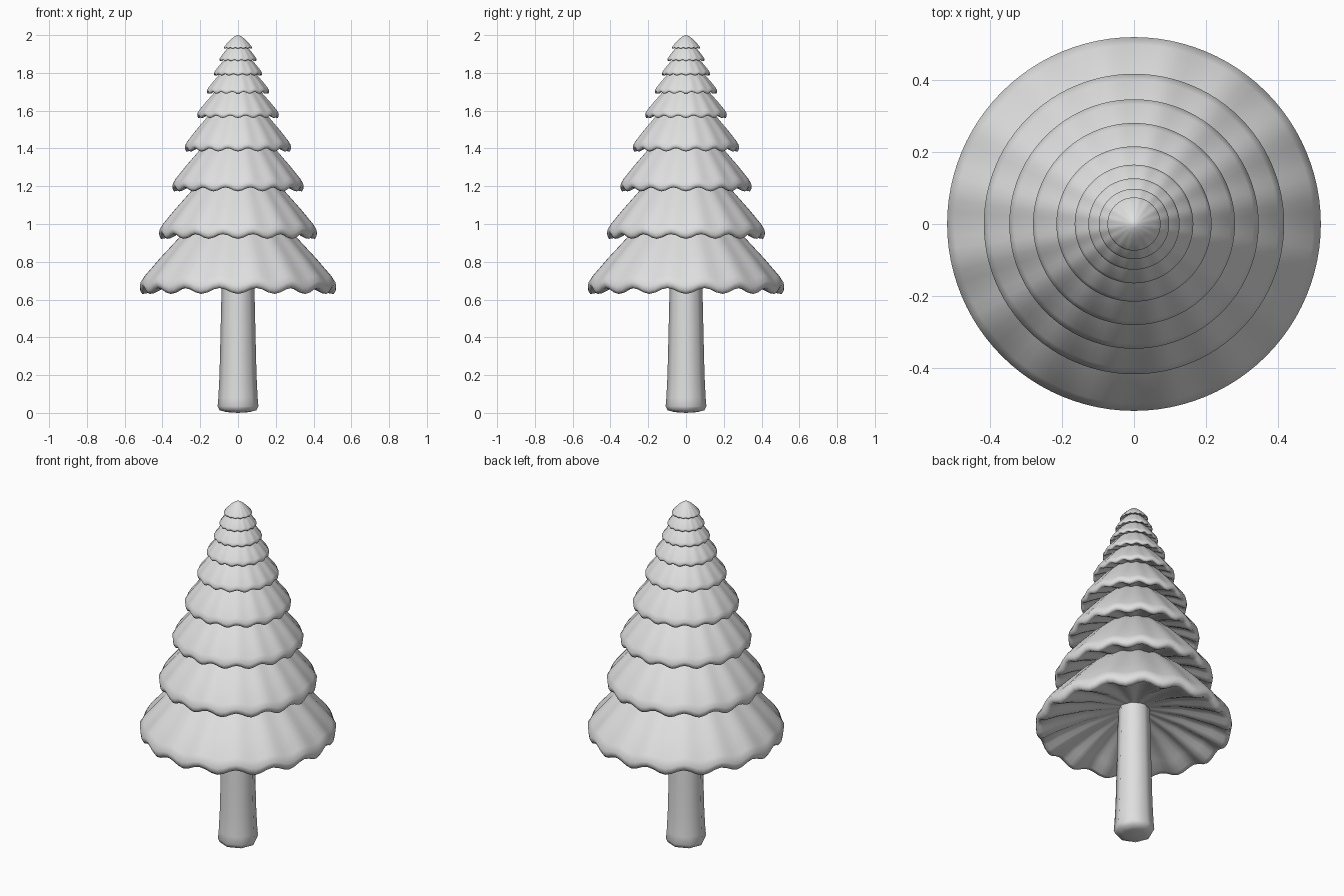
import bpy
import bmesh
from math import cos, sin, pi, radians

cube = bpy.data.objects.get("Cube")
if cube:
    bpy.data.objects.remove(cube, do_unlink=True)

grey = bpy.data.materials.new("plain grey")
grey.use_nodes = True
grey.diffuse_color = (0.74, 0.74, 0.74, 1)
grey.node_tree.nodes["Principled BSDF"].inputs["Base Color"].default_value = (0.74, 0.74, 0.74, 1)


def lathe(name, profile, sides, waves=0, angle=60):
    """Spin (radius, height, ripple) points round z; ripple drops and lifts each ring."""
    bm = bmesh.new()
    rings = []
    for r, z, ripple in profile:
        if r == 0:
            rings.append([bm.verts.new((0, 0, z))] * sides)
            continue
        ring = []
        for i in range(sides):
            a = 2 * pi * i / sides
            ring.append(bm.verts.new((r * cos(a), r * sin(a), z - ripple * cos(waves * a))))
        rings.append(ring)
    for low, high in zip(rings, rings[1:]):
        for i in range(sides):
            j = (i + 1) % sides
            corners = list(dict.fromkeys((low[i], low[j], high[j], high[i])))
            bm.faces.new(corners)
    bmesh.ops.recalc_face_normals(bm, faces=bm.faces)
    mesh = bpy.data.meshes.new(name)
    bm.to_mesh(mesh)
    bm.free()
    mesh.materials.append(grey)
    obj = bpy.data.objects.new(name, mesh)
    bpy.context.collection.objects.link(obj)
    bpy.ops.object.select_all(action="DESELECT")
    obj.select_set(True)
    bpy.context.view_layer.objects.active = obj
    bpy.ops.object.shade_smooth_by_angle(angle=radians(angle))
    return obj


# Octagonal trunk, flared and rounded at the foot
lathe("trunk", [(0, 0, 0), (0.06, 0.004, 0), (0.098, 0.014, 0), (0.108, 0.035, 0),
                (0.104, 0.08, 0), (0.098, 0.2, 0), (0.093, 0.4, 0),
                (0.087, 0.66, 0), (0.08, 0.95, 0), (0, 0.95, 0)], 8)

# Branch tiers: rim radius, rim height, top height
tiers = [(0.52, 0.655, 1.13), (0.418, 0.942, 1.34), (0.347, 1.19, 1.53),
         (0.281, 1.398, 1.68), (0.216, 1.572, 1.78), (0.165, 1.698, 1.86),
         (0.127, 1.793, 1.92), (0.098, 1.868, 1.97), (0.074, 1.932, 2.0)]

# Share of rim radius, share of tier height, ripple strength, from shallow underside to tip
section = [(0, 0.26, 0), (0.17, 0.235, 0.05), (0.5, 0.16, 0.5), (0.8, 0.05, 0.95),
           (0.93, -0.015, 1), (0.975, -0.02, 1), (0.995, 0.015, 1), (1, 0.06, 0.9),
           (0.96, 0.135, 0.6), (0.8, 0.34, 0.4), (0.58, 0.6, 0.2),
           (0.36, 0.81, 0.08), (0.16, 0.95, 0), (0, 1, 0)]

for n, (radius, rim, top) in enumerate(tiers, 1):
    height = top - rim
    ripple = 0.03 * radius
    lathe(f"branch_tier_{n}",
          [(radius * r, rim + height * h, ripple * w) for r, h, w in section], 96, 16, 75)
